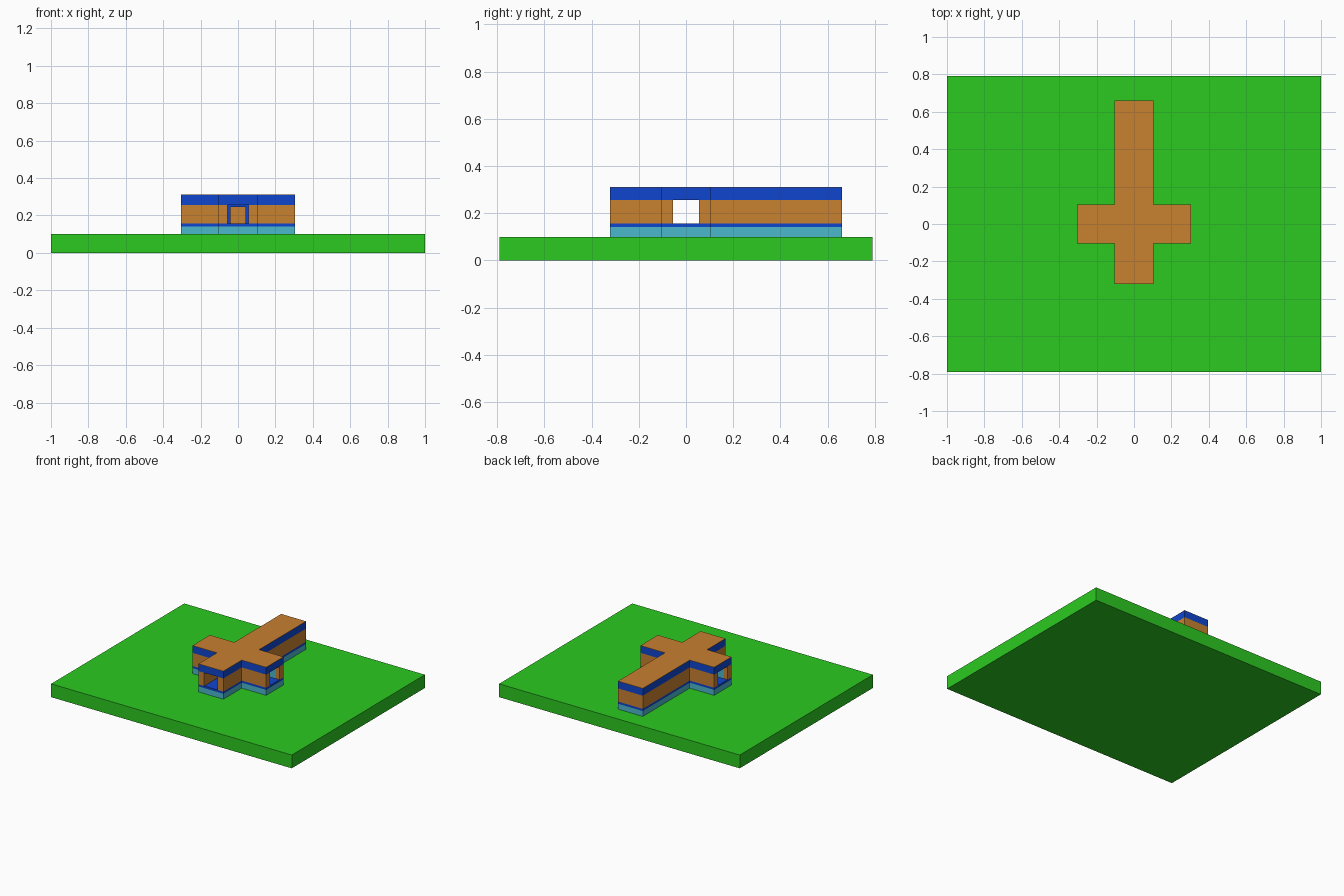
import bpy, bmesh

if "Cube" in bpy.data.objects:
    bpy.data.objects.remove(bpy.data.objects["Cube"])


def material(name, rgb):
    m = bpy.data.materials.new(name)
    m.diffuse_color = (*rgb, 1)
    m.use_nodes = True
    m.node_tree.nodes["Principled BSDF"].inputs["Base Color"].default_value = m.diffuse_color
    return m


GREEN = material("grass_green", (0.025, 0.59, 0.015))
ORANGE = material("wall_orange", (0.58, 0.22, 0.03))
BLUE = material("trim_blue", (0.005, 0.06, 0.62))
CYAN = material("plinth_cyan", (0.07, 0.48, 0.60))


def prism(name, outline, z0, z1, mat):
    """Extrude a flat outline from z0 up to z1."""
    bm = bmesh.new()
    face = bm.faces.new([bm.verts.new((x, y, z0)) for x, y in outline])
    top = bmesh.ops.extrude_face_region(bm, geom=[face])["geom"]
    bmesh.ops.translate(bm, vec=(0, 0, z1 - z0),
                        verts=[v for v in top if isinstance(v, bmesh.types.BMVert)])
    bmesh.ops.recalc_face_normals(bm, faces=bm.faces)
    mesh = bpy.data.meshes.new(name)
    bm.to_mesh(mesh)
    bm.free()
    mesh.materials.append(mat)
    obj = bpy.data.objects.new(name, mesh)
    bpy.context.collection.objects.link(obj)
    return obj


def box(name, x0, x1, y0, y1, z0, z1, mat):
    return prism(name, [(x0, y0), (x1, y0), (x1, y1), (x0, y1)], z0, z1, mat)


W, H = 0.103, 0.056              # arm half width, opening half width
ARM, FRONT, BACK = 0.306, 0.321, 0.66
FLOOR, CEIL, TOP = 0.157, 0.256, 0.311

# Ground slab
box("ground_slab", -1, 1, -0.79, 0.79, 0, 0.1, GREEN)

# Cross-shaped storey layers
cross = [(-W, -FRONT), (W, -FRONT), (W, -W), (ARM, -W), (ARM, W), (W, W),
         (W, BACK), (-W, BACK), (-W, W), (-ARM, W), (-ARM, -W), (-W, -W)]
prism("plinth", cross, 0.1, 0.141, CYAN)
prism("floor", cross, 0.141, FLOOR, BLUE)
prism("roof_band", cross, CEIL, TOP - 0.002, BLUE)
prism("roof_top", cross, TOP - 0.002, TOP, ORANGE)

# L-shaped walls in each corner of the cross, with thin linings in the side arms
for sx, side in ((-1, "left"), (1, "right")):
    for sy, end, length in ((-1, "front", FRONT), (1, "back", BACK)):
        ell = [(ARM, W), (W, W), (W, length), (H, length), (H, H), (ARM, H)]
        prism(f"{end}_{side}_wall", [(x * sx, y * sy) for x, y in ell],
              FLOOR, CEIL, ORANGE)
        xs = sorted((sx * H, sx * (ARM - 0.03)))
        ys = sorted((sy * H, sy * (H - 0.002)))
        box(f"{end}_{side}_lining", *xs, *ys, FLOOR, CEIL, CYAN)

# Closed end of the long arm
box("back_end_wall", -H, H, BACK - 0.048, BACK, FLOOR, CEIL, ORANGE)

# Inner door frame leading into the long arm
for sx, side in ((-1, "left"), (1, "right")):
    box(f"door_frame_{side}", *sorted((sx * 0.04, sx * H)), H + 0.004, W, FLOOR, CEIL, BLUE)
box("door_frame_top", -0.04, 0.04, H + 0.004, W, 0.246, CEIL, BLUE)
